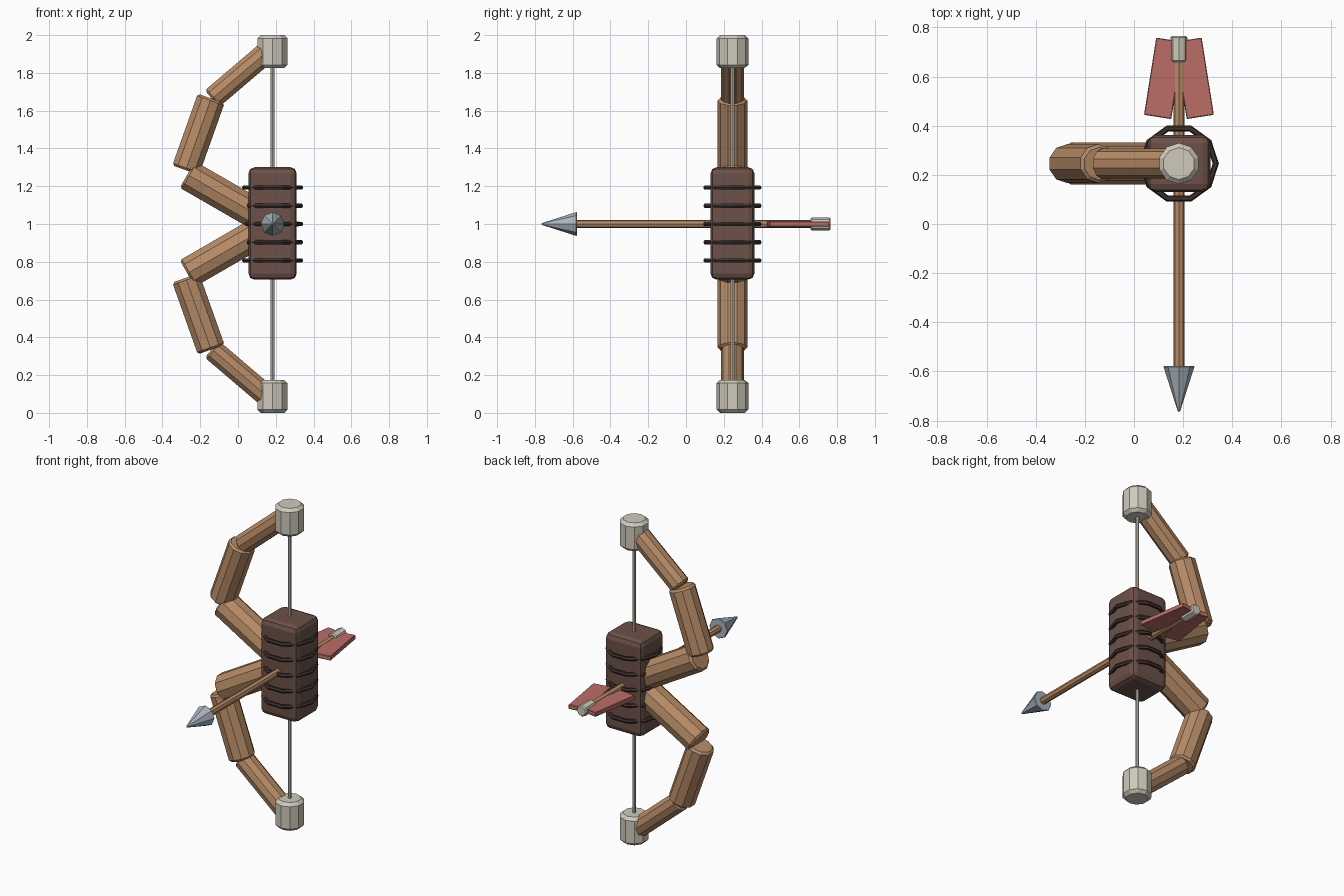
import bpy, bmesh, math
from mathutils import Matrix, Vector

if "Cube" in bpy.data.objects:
    bpy.data.objects.remove(bpy.data.objects["Cube"])

CX, CY, CZ = 0.183, 0.246, 1.0   # string axis and mid height


def material(name, rgb):
    m = bpy.data.materials.new(name)
    m.diffuse_color = (*rgb, 1.0)
    m.use_nodes = True
    m.node_tree.nodes["Principled BSDF"].inputs["Base Color"].default_value = m.diffuse_color
    return m


WOOD = material("tan_wood", (0.47, 0.26, 0.135))
GRIP = material("brown_leather", (0.150, 0.083, 0.066))
CORD = material("dark_cord", (0.050, 0.031, 0.026))
BONE = material("pale_bone", (0.62, 0.59, 0.50))
RED = material("red_feather", (0.50, 0.155, 0.140))
STEEL = material("steel", (0.40, 0.46, 0.52))


def finish(bm, name, mat, bevel=0.0, segments=1):
    bmesh.ops.recalc_face_normals(bm, faces=bm.faces)
    me = bpy.data.meshes.new(name)
    bm.to_mesh(me)
    bm.free()
    me.materials.append(mat)
    ob = bpy.data.objects.new(name, me)
    bpy.context.collection.objects.link(ob)
    if bevel:
        mod = ob.modifiers.new("bevel", "BEVEL")
        mod.width = bevel
        mod.segments = segments
        mod.limit_method = 'ANGLE'
        mod.angle_limit = math.radians(50)
    return ob


def rod(name, p, q, r, mat, sides=10, bevel=0.0, r2=None, ref=(0, 1, 0)):
    """Straight tapered bar from p to q, one corner facing ref."""
    p, q = Vector(p), Vector(q)
    z = (q - p).normalized()
    y = Vector(ref)
    x = y.cross(z).normalized()
    rot = Matrix((x, y, z)).transposed().to_4x4()
    bm = bmesh.new()
    bmesh.ops.create_cone(bm, cap_ends=True, segments=sides, radius1=r,
                          radius2=r if r2 is None else r2,
                          depth=(q - p).length,
                          matrix=Matrix.Translation((p + q) / 2) @ rot)
    return finish(bm, name, mat, bevel)


def box(name, centre, size, mat, bevel=0.0, segments=1, turn=0.0):
    bm = bmesh.new()
    bmesh.ops.create_cube(bm, size=1, matrix=Matrix.Translation(centre)
                          @ Matrix.Rotation(turn, 4, 'Z')
                          @ Matrix.Diagonal((*size, 1)))
    return finish(bm, name, mat, bevel, segments)


def ring(name, z, major=0.15, minor=0.0125, n=10, m=6):
    bm = bmesh.new()
    loops = []
    for i in range(n):
        a = math.tau * i / n
        loop = []
        for j in range(m):
            b = math.tau * j / m
            d = major + minor * math.cos(b)
            loop.append(bm.verts.new((CX + d * math.cos(a), CY + d * math.sin(a),
                                      z + minor * math.sin(b))))
        loops.append(loop)
    for i in range(n):
        s, t = loops[i], loops[(i + 1) % n]
        for j in range(m):
            k = (j + 1) % m
            bm.faces.new((s[j], t[j], t[k], s[k]))
    return finish(bm, name, CORD)


# Limbs and end caps, mirrored above and below the grip
LIMB = [("inner", (-0.268, 0.262), (0.12, 0.038), 0.085),
        ("middle", (-0.277, 0.285), (-0.142, 0.665), 0.079),
        ("outer", (-0.138, 0.663), (0.18, 0.934), 0.061)]
for side, s in (("upper", 1), ("lower", -1)):
    for part, a, b, r in LIMB:
        rod(f"{side}_{part}_limb", (a[0], CY, CZ + s * a[1]),
            (b[0], CY, CZ + s * b[1]), r, WOOD, bevel=0.012)
    rod(f"{side}_cap", (CX, CY, CZ + s * 0.825), (CX, CY, CZ + s * 1.0),
        0.084, BONE, bevel=0.018)

# Bowstring
rod("bowstring", (CX, CY, 0.1), (CX, CY, 1.9), 0.010, BONE, sides=8)

# Grip with cord wraps
box("grip", (CX, CY, CZ + 0.003), (0.255, 0.232, 0.595), GRIP, 0.032, 2)
for i in range(5):
    ring(f"grip_wrap_{i + 1}", CZ + (i - 2) * 0.0965)

# Arrow
up = (0, 0, 1)
rod("arrow_shaft", (CX, -0.62, CZ), (CX, 0.70, CZ), 0.022, WOOD, sides=8, ref=up)
rod("arrow_head", (CX, -0.578, CZ), (CX, -0.765, CZ), 0.064, STEEL,
    sides=8, bevel=0.008, r2=0.004, ref=up)
rod("arrow_nock", (CX, 0.66, CZ), (CX, 0.765, CZ), 0.035, BONE,
    sides=8, bevel=0.006, ref=up)

# Fletching vanes
for name, s in (("left_feather", -1), ("right_feather", 1)):
    box(name, (CX + s * 0.062, 0.593, CZ + s * 0.0005), (0.112, 0.318, 0.028),
        RED, 0.003, turn=math.radians(9 * s))
